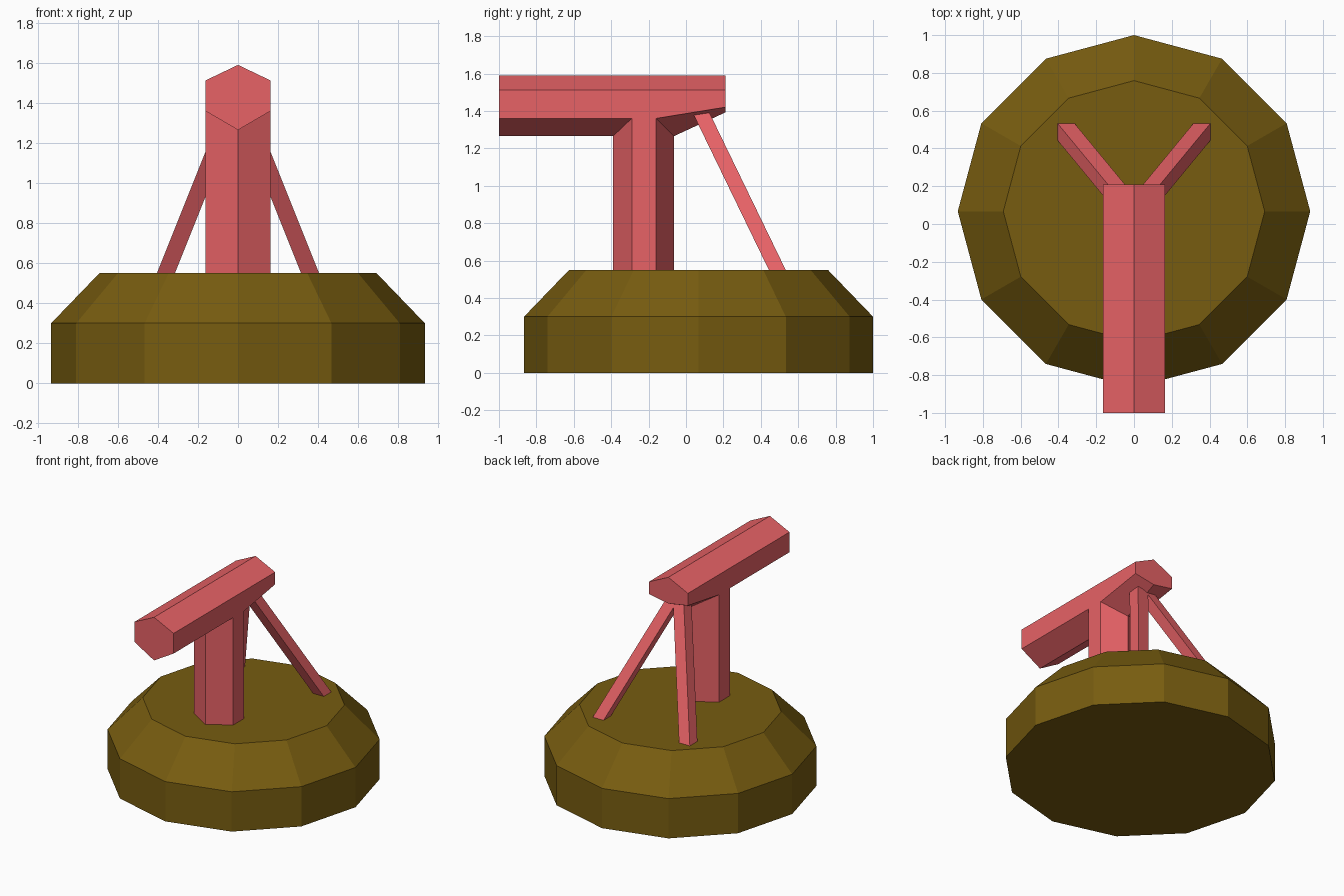
import bpy
import bmesh
import math

cube = bpy.data.objects.get("Cube")
if cube:
    bpy.data.objects.remove(cube, do_unlink=True)


def make_material(name, colour):
    mat = bpy.data.materials.new(name)
    mat.use_nodes = True
    mat.diffuse_color = (*colour, 1)
    node = next(n for n in mat.node_tree.nodes if n.type == 'BSDF_PRINCIPLED')
    node.inputs["Base Color"].default_value = (*colour, 1)
    return mat


brown = make_material("olive brown", (0.184, 0.107, 0.005))
coral = make_material("coral red", (0.8, 0.122, 0.133))


def loft(name, rings, mat):
    """Join matching rings of points into a closed, flat-shaded solid."""
    bm = bmesh.new()
    loops = [[bm.verts.new(p) for p in ring] for ring in rings]
    count = len(loops[0])
    for a, b in zip(loops, loops[1:]):
        for i in range(count):
            j = (i + 1) % count
            bm.faces.new((a[i], a[j], b[j], b[i]))
    bm.faces.new(loops[0][::-1])
    bm.faces.new(loops[-1])
    bmesh.ops.recalc_face_normals(bm, faces=bm.faces)
    mesh = bpy.data.meshes.new(name)
    bm.to_mesh(mesh)
    bm.free()
    mesh.materials.append(mat)
    obj = bpy.data.objects.new(name, mesh)
    bpy.context.collection.objects.link(obj)
    return obj


# Twelve-sided base with a sloping shoulder
def base_ring(radius, z):
    angles = [math.tau * i / 12 for i in range(12)]
    return [(radius * math.sin(a), 0.067 + radius * math.cos(a), z) for a in angles]


loft("base", [base_ring(0.933, 0), base_ring(0.933, 0.3), base_ring(0.692, 0.55)], brown)

# Six-sided upright post, its top hidden inside the beam
W = 0.163


def post_ring(z):
    return [(0, -0.39, z), (W, -0.29, z), (W, -0.16, z),
            (0, -0.065, z), (-W, -0.16, z), (-W, -0.29, z)]


post = loft("post", [post_ring(0.55), post_ring(1.36)], coral)
# Mitre the front and back ridges to the underside of the beam
for v in post.data.vertices:
    if v.co.z > 1 and abs(v.co.x) < 0.01:
        v.co.z = 1.265


# Six-sided beam whose underside tapers up behind the post
def beam_ring(y, keel_y, side_z, keel_z):
    return [(0, y, 1.59), (W, y, 1.512), (W, y, side_z),
            (0, keel_y, keel_z), (-W, y, side_z), (-W, y, 1.512)]


loft("beam", [beam_ring(-1, -1, 1.36, 1.265),
              beam_ring(-0.16, -0.065, 1.36, 1.265),
              beam_ring(0.21, 0.21, 1.42, 1.392)], coral)


# Two slanted rear struts
def strut_ring(side, z):
    x = 0.36 - 0.4 * (z - 0.55)
    y = 0.488 - 0.485 * (z - 0.55)
    h = 0.045
    return [(side * (x + dx), y + dy, z)
            for dx, dy in ((-h, -h), (h, -h), (h, h), (-h, h))]


for side, label in ((1, "left"), (-1, "right")):
    loft(label + "_strut", [strut_ring(side, 0.55), strut_ring(side, 1.41)], coral)
